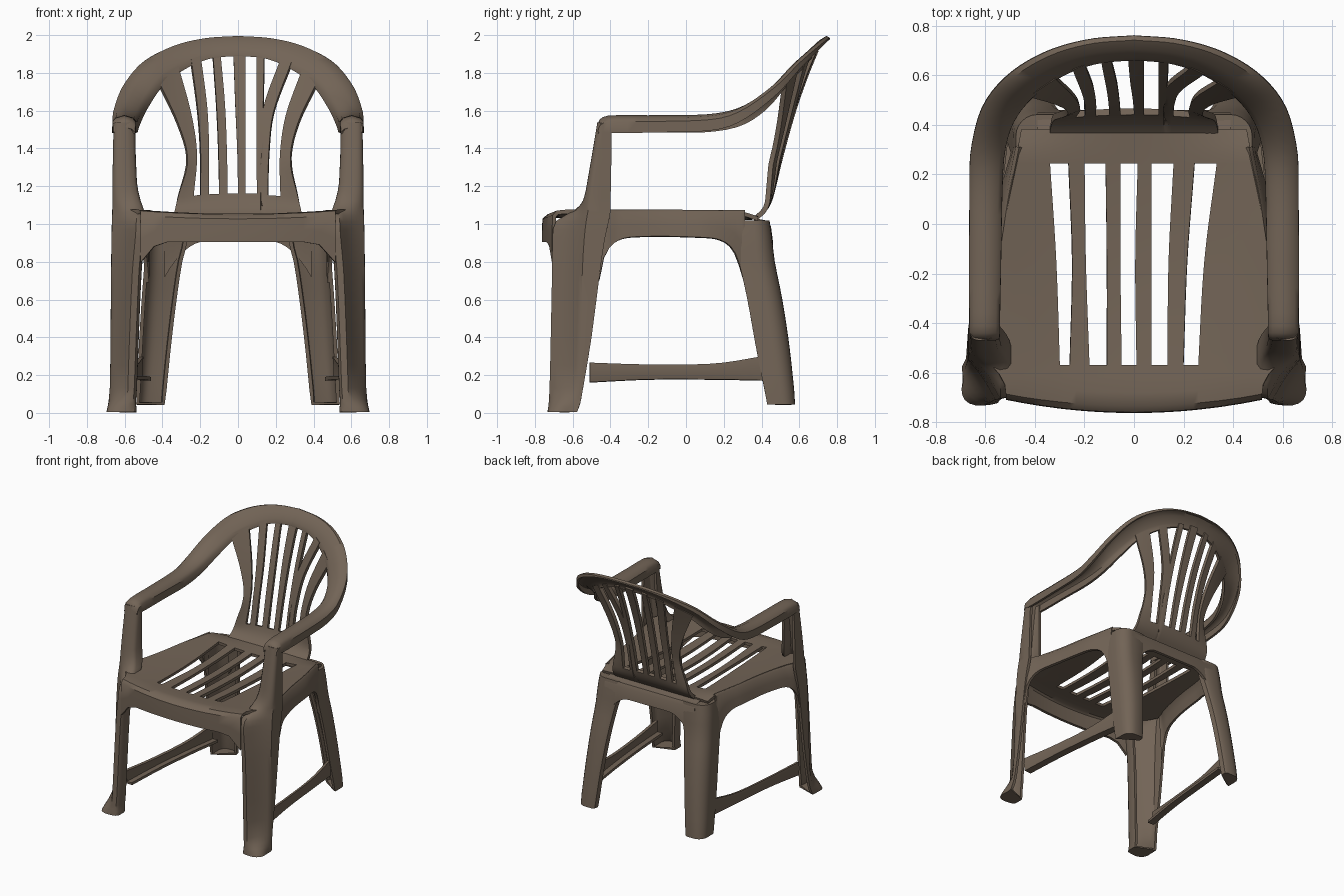
import bpy, bmesh, math

if "Cube" in bpy.data.objects:
    bpy.data.objects.remove(bpy.data.objects["Cube"])

plastic = bpy.data.materials.new("brown plastic")
plastic.diffuse_color = (0.17, 0.128, 0.094, 1)
plastic.use_nodes = True
plastic.node_tree.nodes["Principled BSDF"].inputs["Base Color"].default_value = plastic.diffuse_color


def interp(keys, t):
    """Smooth curve through keys (t, a, b, ...); returns [a, b, ...]."""
    n = len(keys)
    t = min(max(t, keys[0][0]), keys[-1][0])
    i = max(k for k in range(n - 1) if keys[k][0] <= t or k == 0)
    p, q = keys[i], keys[i + 1]
    a, b = keys[max(i - 1, 0)], keys[min(i + 2, n - 1)]
    h = q[0] - p[0]
    s = (t - p[0]) / h
    out = []
    for k in range(1, len(p)):
        m0 = (q[k] - a[k]) / (q[0] - a[0]) * h
        m1 = (b[k] - p[k]) / (b[0] - p[0]) * h
        out.append((2*s**3 - 3*s*s + 1) * p[k] + (s**3 - 2*s*s + s) * m0
                   + (3*s*s - 2*s**3) * q[k] + (s**3 - s*s) * m1)
    return out


def steps(a, b, n):
    return [a + (b - a) * i / n for i in range(n + 1)]


def sheet(name, rows, thick=0.02, skip=None, mirror=False, cap_first=False, cap_last=False):
    """Thickened surface through rows of points, leaving out skipped cells."""
    bm = bmesh.new()
    vs = [[bm.verts.new(p) for p in row] for row in rows]
    for i in range(len(vs) - 1):
        for j in range(len(vs[0]) - 1):
            if not (skip and skip(i, j)):
                bm.faces.new((vs[i][j], vs[i][j+1], vs[i+1][j+1], vs[i+1][j]))
    if cap_first:
        bm.faces.new(vs[0])
    if cap_last:
        bm.faces.new(vs[-1])
    bmesh.ops.remove_doubles(bm, verts=bm.verts, dist=0.0005)
    loose = [v for v in bm.verts if not v.link_faces]
    bmesh.ops.delete(bm, geom=loose, context='VERTS')
    bmesh.ops.recalc_face_normals(bm, faces=bm.faces)
    me = bpy.data.meshes.new(name)
    bm.to_mesh(me)
    bm.free()
    ob = bpy.data.objects.new(name, me)
    bpy.context.collection.objects.link(ob)
    me.materials.append(plastic)
    sol = ob.modifiers.new("thickness", 'SOLIDIFY')
    sol.thickness, sol.offset = thick, 0
    if mirror:
        ob.modifiers.new("mirror", 'MIRROR')
    bpy.ops.object.select_all(action='DESELECT')
    ob.select_set(True)
    bpy.context.view_layer.objects.active = ob
    bpy.ops.object.convert(target='MESH')
    bpy.ops.object.shade_smooth_by_angle(angle=math.radians(40))
    return ob


def split(cols, n):
    """Subdivide every interval of a list of positions."""
    out = [cols[0]]
    for a, b in zip(cols, cols[1:]):
        out += steps(a, b, n)[1:]
    return out


# half width of the seat along y
WIDTH = [(-0.75, 0.515), (-0.65, 0.53), (-0.55, 0.59), (-0.46, 0.635), (-0.36, 0.60),
         (-0.15, 0.55), (0.1, 0.51), (0.38, 0.455)]

# seat: dished plate with five slots and a front lip
SLOTS = [(-0.57, -.30, -.26, -.18, -.11, -.05, .01, .07, .135, .20, .26),
         (-0.15, -.315, -.25, -.195, -.11, -.055, .005, .07, .14, .215, .285),
         (0.245, -.34, -.265, -.20, -.115, -.055, .015, .07, .16, .245, .335)]


def seat_z(x, y):
    w = max(0, 1 - (x / 0.53) ** 2)
    z = 1.065 - w * (0.02 + 0.03 * math.cos(min(1, abs(y + 0.1) / 0.6) * math.pi / 2))
    return z - 0.5 * max(0, y - 0.3) * (1 - w)


ys = [-0.75, -0.73, -0.68, -0.62] + steps(-0.57, 0.245, 16) + [0.28, 0.33, 0.38]
seat = []
for k, y in enumerate(ys):
    w = interp(WIDTH, y)[0]
    xs = split([-w] + interp(SLOTS, y) + [w], 3)
    bend = [0.2, 0.18, 0.12, 0.05][k] if k < 4 else 0
    row = [(x, y + bend * x * x, seat_z(x, y) - [0.022, 0.004, 0, 0][min(k, 3)]) for x in xs]
    if k == 0:
        for drop in (0.0, 0.5):
            seat.append([(p[0], p[1] - 0.002, (0.905 - 6 * max(0, abs(p[0]) - 0.38) ** 2) * (1 - drop)
                          + p[2] * drop) for p in row])
    seat.append(row)
sheet("seat", seat, 0.022, lambda i, j: (j // 3) % 2 == 1 and 6 <= i < 22)

# backrest: flared panel of slats, one of them forked
SLATS = [(0, -.34, -.235, -.20, -.155, -.10, -.055, 0, .04, .10, .13, .13, .16, .22, .34),
         (.14, -.32, -.235, -.20, -.155, -.10, -.055, 0, .04, .10, .13, .13, .16, .225, .32),
         (.42, -.27, -.22, -.20, -.155, -.105, -.06, -.005, .04, .10, .13, .13, .165, .225, .28),
         (.68, -.32, -.25, -.215, -.165, -.115, -.07, -.015, .04, .10, .135, .135, .19, .255, .32),
         (1, -.43, -.32, -.25, -.20, -.135, -.095, -.025, .04, .10, .14, .23, .285, .345, .43)]
BACK_Y = [(1.035, .375), (1.07, .412), (1.13, .445), (1.35, .50), (1.6, .57), (1.8, .64), (1.92, .69)]
vs = [0, .035, .07, .105, .14] + steps(.14, .68, 9)[1:] + steps(.68, 1, 6)[1:]
back = []
for v in vs:
    row, cols = [], interp(SLATS, v)
    if v < 0.681:
        cols[10] = cols[9]
    for x, xt in zip(split(cols, 3), split(list(SLATS[-1][1:]), 3)):
        z = 1.035 + (1.92 - 0.85 * xt * xt - 1.035) * v
        row.append((x, interp(BACK_Y, z)[0] - 0.55 * min(1, max(0, v - .06) * 3) * x * x, z))
    back.append(row)


def back_gap(i, j):
    c = j // 3
    return c % 2 == 1 and (vs[i] > 0.67 if c == 9 else vs[i] > 0.139)


sheet("backrest", back, 0.026, back_gap)

# armrests and top rail: one inverted channel (t, outer xyz, inner xyz, skirt depth)
RAIL = [(0, .65, -.462, 1.50, .553, -.462, 1.50, .02),
        (.15, .654, -.45, 1.535, .55, -.45, 1.535, .04),
        (.4, .656, -.41, 1.553, .55, -.41, 1.553, .07),
        (1.5, .657, -.15, 1.555, .545, -.15, 1.555, .07),
        (2.5, .655, .15, 1.567, .54, .12, 1.557, .07),
        (3.2, .65, .30, 1.615, .53, .29, 1.585, .065),
        (4, .605, .47, 1.735, .49, .42, 1.66, .055),
        (5, .50, .60, 1.865, .40, .53, 1.775, .04),
        (6, .35, .69, 1.945, .28, .61, 1.85, .028),
        (7, .18, .738, 1.985, .15, .655, 1.895, .02),
        (8, 0, .753, 1.997, 0, .67, 1.91, .02)]
rail = []
for t in [0, .08, .15, .25] + steps(.4, 8, 34):
    a, b, c, d, e, f, s = interp(RAIL, t)
    up = 0.012
    rail.append([(a, b, c - s), (a, b, c - 0.015), (a + (d-a)*.12, b + (e-b)*.12, c + (f-c)*.12),
                 ((a+d)/2, (b+e)/2, (c+f)/2 + up),
                 (a + (d-a)*.88, b + (e-b)*.88, c + (f-c)*.88), (d, e, f - 0.015), (d, e, f - s)])
sheet("arm_and_top_rail", rail, 0.018, mirror=True)


def front_section(z, xo, xi, yf, yr, yb, bulge):
    """Side flange, hollowed or bulging front corner, inner return."""
    x1 = xi + 0.035
    cx = x1 + (xo + 0.02 - x1) * bulge + 0.02 * (1 - bulge)
    cy = yr + (yf - 0.02 - yr) * bulge
    cy -= 0.02 * (1 - bulge)
    pts = [(xo, yb), (xo, (yb + yr) / 2)]
    for u in steps(0, 1, 7):
        a, b, c = (1 - u) ** 2, 2 * u * (1 - u), u * u
        pts.append((a*xo + b*cx + c*x1, a*yr + b*cy + c*yf))
    pts += [(xi + .01, yf + .006), (xi, yf + .02), (xi, yf + min(.09, .8 * (yb - yf)))]
    return [(x, y, z) for x, y in pts]


# front legs rising into the arm supports (z, outer x, inner x, front y, ridge y, back y, bulge)
FRONT = [(.01, .685, .545, -.722, -.64, -.575, 1), (.05, .677, .55, -.717, -.60, -.56, .8),
         (.13, .669, .545, -.713, -.57, -.545, .35), (.4, .665, .535, -.707, -.555, -.50, .25),
         (.75, .662, .52, -.70, -.545, -.455, .25), (.92, .66, .505, -.697, -.535, -.43, .25),
         (1.01, .658, .50, -.68, -.525, -.41, .25), (1.065, .656, .505, -.585, -.515, -.40, .4),
         (1.12, .655, .525, -.535, -.505, -.40, .6), (1.22, .655, .545, -.51, -.485, -.397, .7),
         (1.535, .648, .555, -.455, -.435, -.393, .8)]
zs = [.01, .03, .05, .08, .13, .25, .4, .6, .75, .83, .92, .97, 1.01, 1.04, 1.065, 1.09, 1.12, 1.17, 1.22, 1.35, 1.535]
sheet("front_leg", [front_section(z, *interp(FRONT, z)) for z in zs], 0.02, mirror=True, cap_first=True)


def rear_section(z, xo, xi, yb, yf, r):
    """Side flange, rounded outer corner, rear face, short inner return."""
    pts = [(xo, yf), (xo, (yf + yb - r) / 2)]
    for k in range(7):
        a = k / 6 * math.pi / 2
        pts.append((xo - r + r * math.cos(a), yb - r + r * math.sin(a)))
    pts += [(xi + .02, yb), (xi + .005, yb - .008), (xi, yb - .04)]
    return [(x, y, z) for x, y in pts]


# rear legs (z, outer x, inner x, back y, front y, corner radius)
REAR = [(.05, .53, .395, .57, .43, .06), (.35, .515, .365, .538, .37, .075), (.6, .50, .335, .50, .325, .08),
        (.8, .485, .305, .46, .28, .08), (.9, .48, .28, .448, .25, .08), (1.012, .47, .27, .435, .25, .08)]
sheet("rear_leg", [rear_section(z, *interp(REAR, z)) for z in steps(.05, 1.012, 14)],
      0.02, mirror=True, cap_first=True, cap_last=True)

# side aprons with arched lower edge
ARCH = [(-.46, .70), (-.435, .82), (-.38, .90), (-.28, .93), (.1, .927), (.19, .91), (.25, .86), (.29, .76), (.31, .69)]
side = []
for y in steps(-.46, .31, 30):
    zb, w = interp(ARCH, y)[0], interp(WIDTH, y)[0]
    flare = min(0.03, 0.02 + max(0, y + 0.46) * 0.1) * (1 if y < .1 else max(0.3, 1 - (y - .1) * 3))
    side.append([(w - 0.012, y, 1.066), (w, y, 1.054), (w + flare * .6, y, (1.05 + zb) / 2),
                 (w + flare, y, zb)])
sheet("side_apron", side, 0.02, mirror=True)

# rear apron with a shelf under the backrest
rear = []
for x in steps(-.39, .39, 24):
    zb = 0.91 - 4 * max(0, abs(x) - 0.17) ** 2
    rear.append([(x, .45, zb), (x, .44, .985), (x, .43, 1.008), (x, .36, 1.022)])
sheet("rear_apron", rear, 0.02)

# side stretchers between front and rear legs (t, x, y, bottom z, top z)
BAR = [(0, .61, -.51, .17, .265), (.35, .575, -.2, .185, .255), (.7, .54, .15, .185, .26), (1, .51, .41, .18, .30)]
bar = []
for t in steps(0, 1, 12):
    x, y, z0, z1 = interp(BAR, t)
    bar.append([(x, y, z1), (x + .006, y, (z0 + z1) / 2), (x, y, z0), (x - .05, y, z0)])
sheet("side_stretcher", bar, 0.02, mirror=True)
